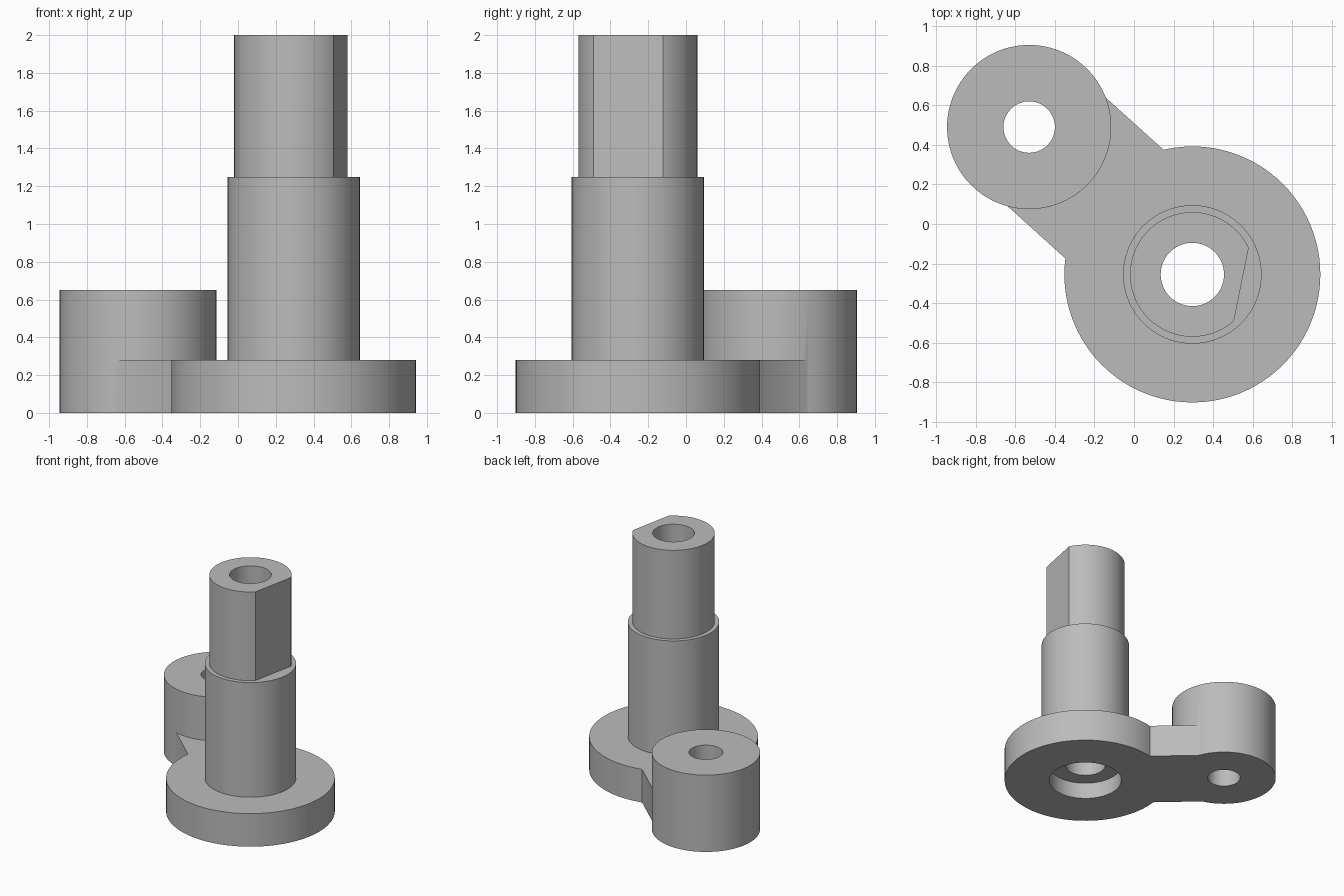
import bpy
import math
from mathutils import Matrix, Vector

cube = bpy.data.objects.get("Cube")
if cube:
    bpy.data.objects.remove(cube, do_unlink=True)

SHAFT = Vector((0.295, -0.255, 0))   # axis of the shaft and its disc
BOSS = Vector((-0.53, 0.49, 0))      # axis of the small boss
PLATE = 0.28                         # plate thickness

steel = bpy.data.materials.new("grey_steel")
steel.use_nodes = True
grey = (0.5, 0.5, 0.5, 1)
steel.diffuse_color = grey
steel.node_tree.nodes["Principled BSDF"].inputs["Base Color"].default_value = grey


def cylinder(name, centre, radius, bottom, top):
    bpy.ops.mesh.primitive_cylinder_add(
        vertices=96, radius=radius, depth=top - bottom,
        location=centre + Vector((0, 0, (bottom + top) / 2)))
    obj = bpy.context.object
    obj.name = name
    return obj


def box(name, centre, size, angle):
    bpy.ops.mesh.primitive_cube_add(size=1, location=centre, rotation=(0, 0, angle))
    obj = bpy.context.object
    obj.name = name
    obj.data.transform(Matrix.Diagonal((*size, 1)))
    return obj


def combine(target, tool, operation):
    """Apply a boolean to the target and discard the tool."""
    mod = target.modifiers.new("combine", 'BOOLEAN')
    mod.operation = operation
    mod.solver = 'EXACT'
    mod.object = tool
    bpy.context.view_layer.objects.active = target
    bpy.ops.object.modifier_apply(modifier=mod.name)
    bpy.data.objects.remove(tool, do_unlink=True)


# Upper shaft with its single flat
journal = cylinder("upper_shaft", SHAFT, 0.315, 1.1, 2)
flat_angle = math.radians(-11.4)
flat_dir = Vector((math.cos(flat_angle), math.sin(flat_angle), 0))
combine(journal, box("flat_cutter", SHAFT + flat_dir * 0.4525 + Vector((0, 0, 1.75)),
                     (0.4, 1, 1), flat_angle), 'DIFFERENCE')

# Disc, connecting arm, boss and stepped shaft fused into one lever
lever = cylinder("lever_and_shaft", SHAFT, 0.647, 0, PLATE)
span = SHAFT - BOSS
arm = box("arm", (SHAFT + BOSS) / 2 + Vector((0, 0, PLATE / 2)),
          (span.length, 0.74, PLATE), math.atan2(span.y, span.x))
combine(lever, arm, 'UNION')
combine(lever, cylinder("boss", BOSS, 0.415, 0, 0.65), 'UNION')
combine(lever, cylinder("lower_shaft", SHAFT, 0.35, 0.2, 1.25), 'UNION')
combine(lever, journal, 'UNION')

# Through bores and the counterbore underneath
for centre, radius, top in ((SHAFT, 0.16, 2.2), (BOSS, 0.13, 0.9), (SHAFT, 0.288, 0.14)):
    combine(lever, cylinder("bore_cutter", centre, radius, -0.2, top), 'DIFFERENCE')

# Colour and shading
lever.data.materials.clear()
lever.data.materials.append(steel)
bpy.ops.object.select_all(action='DESELECT')
lever.select_set(True)
bpy.context.view_layer.objects.active = lever
bpy.ops.object.shade_smooth_by_angle(angle=math.radians(30))
